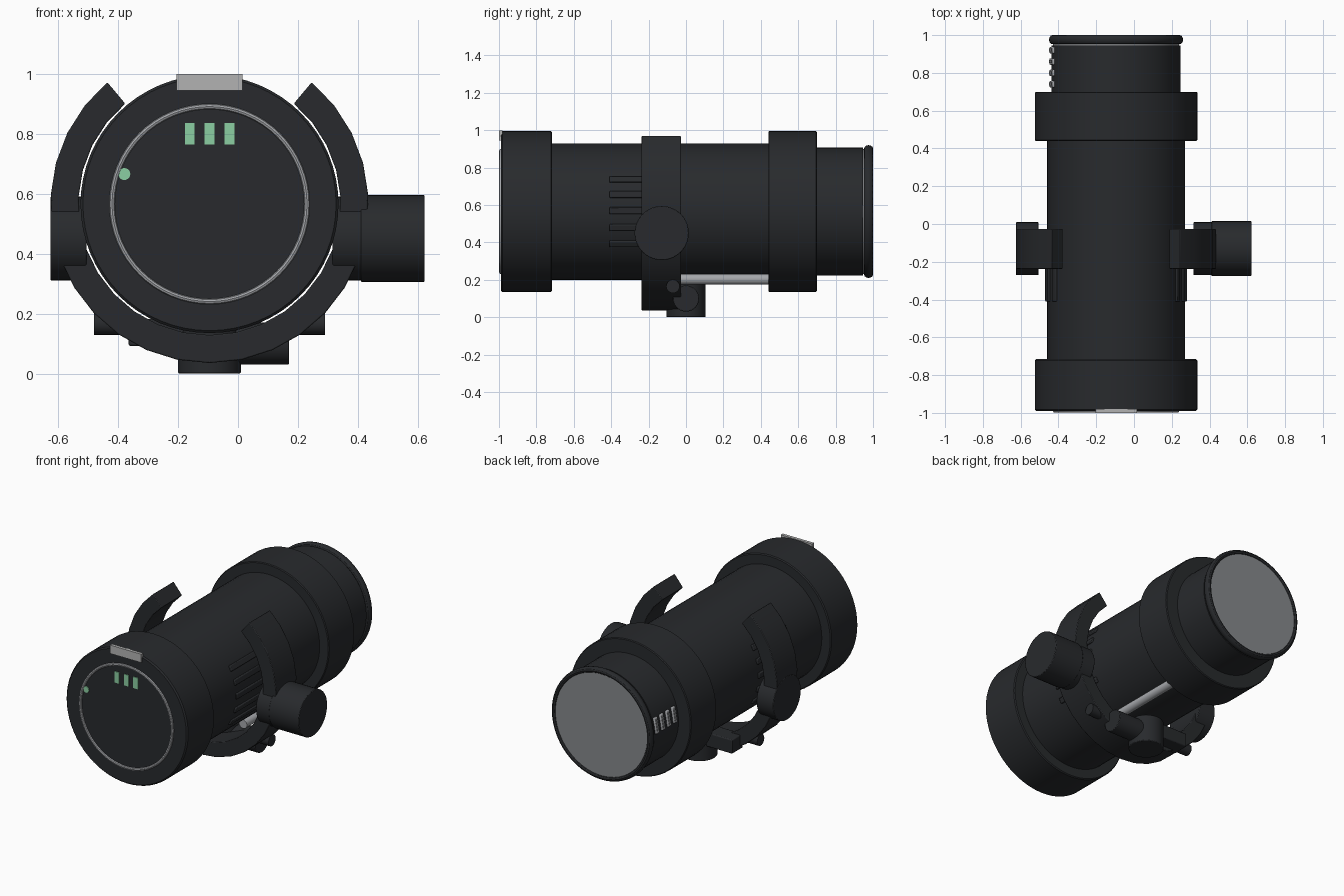
import bpy, bmesh, math
from mathutils import Matrix, Vector

if "Cube" in bpy.data.objects:
    bpy.data.objects.remove(bpy.data.objects["Cube"])

CX, CZ = -0.095, 0.565          # optical axis (runs along y)

def material(name, rgb):
    m = bpy.data.materials.new(name)
    m.diffuse_color = (*rgb, 1)
    m.use_nodes = True
    m.node_tree.nodes["Principled BSDF"].inputs["Base Color"].default_value = m.diffuse_color
    return m

BLACK = material("black_metal", (0.021, 0.023, 0.026))
SILVER = material("silver", (0.38, 0.39, 0.41))
PLATE = material("plate_grey", (0.45, 0.45, 0.45))
GLASS = material("lens_grey", (0.24, 0.25, 0.26))
GREEN = material("indicator_green", (0.26, 0.62, 0.36))

def finish(name, bm, mat, bevel=0):
    bmesh.ops.recalc_face_normals(bm, faces=bm.faces)
    me = bpy.data.meshes.new(name)
    bm.to_mesh(me)
    bm.free()
    ob = bpy.data.objects.new(name, me)
    bpy.context.collection.objects.link(ob)
    me.materials.append(mat)
    if bevel:
        b = ob.modifiers.new("bevel", "BEVEL")
        b.width, b.segments, b.limit_method = bevel, 2, "ANGLE"
    bpy.ops.object.select_all(action="DESELECT")
    ob.select_set(True)
    bpy.context.view_layer.objects.active = ob
    bpy.ops.object.shade_smooth_by_angle(angle=math.radians(32))
    return ob

def lathe(name, profile, mat, n=64):
    """Solid of revolution about the optical axis from (radius, y) points."""
    bm = bmesh.new()
    vs = [bm.verts.new((CX + r, y, CZ)) for r, y in profile]
    es = [bm.edges.new(p) for p in zip(vs, vs[1:])]
    bmesh.ops.spin(bm, geom=vs + es, cent=(CX, 0, CZ), axis=(0, 1, 0),
                   angle=math.tau, steps=n)
    bmesh.ops.remove_doubles(bm, verts=bm.verts, dist=1e-5)
    return finish(name, bm, mat)

def cylinder(name, a, b, r, mat=BLACK, n=40, bevel=0):
    a, b = Vector(a), Vector(b)
    rot = (b - a).to_track_quat("Z", "Y").to_matrix().to_4x4()
    bm = bmesh.new()
    bmesh.ops.create_cone(bm, cap_ends=True, segments=n, radius1=r, radius2=r,
                          depth=(b - a).length,
                          matrix=Matrix.Translation((a + b) / 2) @ rot)
    return finish(name, bm, mat, bevel)

def box(name, centre, size, mat=BLACK, turn=0, bevel=0):
    bm = bmesh.new()
    bmesh.ops.create_cube(bm, size=1, matrix=Matrix.Translation(centre)
                          @ Matrix.Rotation(turn, 4, "Y") @ Matrix.Diagonal((*size, 1)))
    return finish(name, bm, mat, bevel)

def polar(r, deg, y):
    t = math.radians(deg)
    return (CX + r * math.cos(t), y, CZ + r * math.sin(t))

# main tube, end collars and rear barrel
lathe("main_tube", [(0, -0.8), (0.365, -0.8), (0.365, 0.5), (0, 0.5)], BLACK)
lathe("front_collar", [(0, -0.99), (0.422, -0.99), (0.43, -0.982),
                       (0.43, -0.722), (0.424, -0.716), (0, -0.716)], BLACK)
lathe("rear_collar", [(0, 0.44), (0.425, 0.44), (0.43, 0.445),
                      (0.43, 0.695), (0.425, 0.70), (0, 0.70)], BLACK)
lathe("rear_barrel", [(0, 0.69), (0.342, 0.69), (0.342, 0.945), (0, 0.945)], BLACK)
lathe("barrel_seam", [(0, 0.94), (0.334, 0.94), (0.334, 0.96), (0, 0.96)], SILVER)

# rear rim and lens
rim = [(0.337 + 0.018 * math.cos(t), 0.976 + 0.024 * math.sin(t))
       for t in (math.tau * i / 12 for i in range(13))]
lathe("rear_rim", rim, BLACK)
lathe("rear_lens", [(0, 0.95), (0.335, 0.95), (0.335, 0.992), (0, 0.992)], GLASS)

# front trim ring, plate and indicators
trim = [(0.325 + 0.009 * math.cos(t), -0.99 + 0.009 * math.sin(t))
        for t in (math.tau * i / 8 for i in range(9))]
lathe("front_trim_ring", trim, SILVER)
box("front_plate", (CX, -0.99, 0.971), (0.22, 0.02, 0.054), PLATE)
for i in (-1, 0, 1):
    box("front_indicator", (CX + i * 0.066, -0.99, 0.80), (0.033, 0.01, 0.072), GREEN)
cylinder("front_status_dot", (-0.379, -0.995, 0.665), (-0.379, -0.98, 0.665), 0.02, GREEN, 20)

# open clamp ring around the tube
bm = bmesh.new()
steps, rows = 24, []
for i in range(steps + 1):
    d = 130 + 280 * i / steps
    rows.append([bm.verts.new(polar(r, d, y)) for r, y in
                 ((0.437, -0.237), (0.53, -0.237), (0.53, -0.027), (0.437, -0.027))])
for a, b in zip(rows, rows[1:]):
    for k in range(4):
        bm.faces.new((a[k], a[(k + 1) % 4], b[(k + 1) % 4], b[k]))
bm.faces.new(rows[0])
bm.faces.new(rows[-1])
finish("clamp_ring", bm, BLACK, 0.004)

# side hubs, clamp bolts and cooling fins on both sides
for side, s in (("right", 1), ("left", -1)):
    cylinder(side + "_hub", (CX + s * 0.41, -0.13, 0.45),
             (CX + s * 0.53, -0.13, 0.45), 0.14, bevel=0.004)
    cylinder(side + "_clamp_bolt", (CX + s * 0.28, -0.07, 0.165),
             (CX + s * 0.385, -0.07, 0.165), 0.036, n=20)
    for z in (0.735, 0.655, 0.57, 0.48, 0.395):
        a = math.asin((z - CZ) / 0.365)
        box(side + "_fin", (CX + s * 0.363 * math.cos(a), -0.24, z),
            (0.024, 0.34, 0.036), turn=-s * a, bevel=0.005)
cylinder("side_knob", (0.41, -0.13, 0.45), (0.622, -0.13, 0.45), 0.145, bevel=0.004)

# underside mount: post, cross knob, arm and guide rod
cylinder("mount_post", (CX, 0, 0), (CX, 0, 0.18), 0.105, bevel=0.005)
cylinder("mount_cross_knob", (CX, 0, 0.10), (0.17, 0, 0.10), 0.07, bevel=0.004)
box("mount_arm", (-0.25, 0, 0.137), (0.23, 0.11, 0.09), bevel=0.006)
cylinder("guide_rod", (0.07, -0.05, 0.203), (0.07, 0.46, 0.203), 0.028, SILVER, 24)

# row of small indicators on the left of the rear barrel
for i in range(4):
    box("barrel_indicator", polar(0.343, 170, 0.74 + i * 0.06), (0.016, 0.034, 0.10),
        SILVER, turn=math.radians(10), bevel=0.006)
    box("barrel_indicator_inset", polar(0.345, 170, 0.74 + i * 0.06), (0.016, 0.016, 0.07),
        GLASS, turn=math.radians(10))
